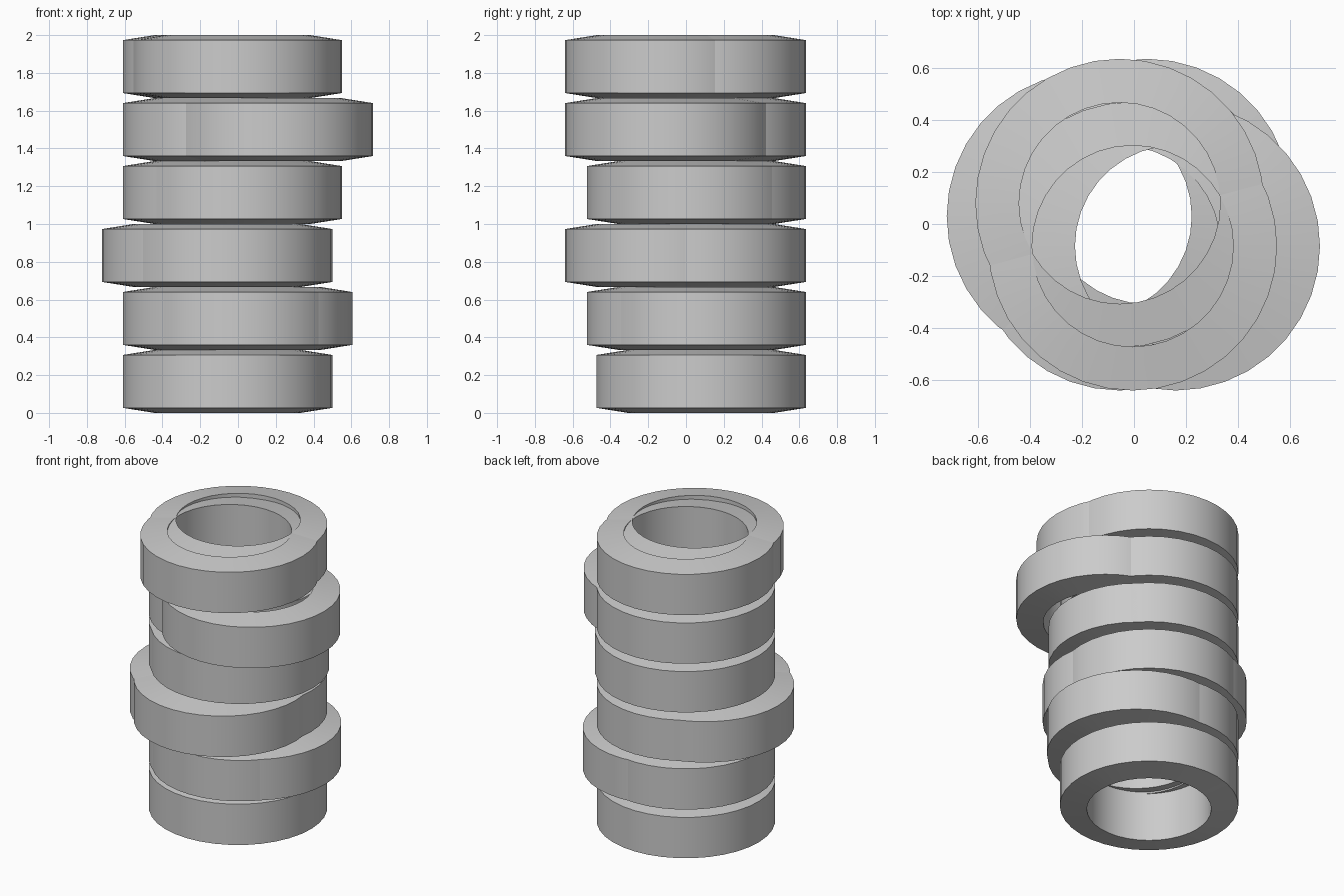
import bpy, bmesh, math
from math import radians

cube = bpy.data.objects.get("Cube")
if cube:
    bpy.data.objects.remove(cube)

OUTER, INNER = 0.555, 0.387      # ring radii
RIM, BORE = 0.14, 1 / 6          # half heights at the outer rim and at the bore
SIDES = 36
BASE = (-0.055, 0.08)            # the straight column every tier shares

# Extra offset rings that widen each tier, from the bottom up
TIERS = [
    [],
    [(0.0, 0.03), (0.05, 0.08)],
    [(-0.165, 0.03), (-0.055, -0.085)],
    [(-0.005, 0.03)],
    [(0.16, -0.085)],
    [(-0.005, -0.085)],
]

grey = bpy.data.materials.new("light grey")
grey.use_nodes = True
grey.diffuse_color = (0.6, 0.6, 0.6, 1)
grey.node_tree.nodes["Principled BSDF"].inputs["Base Color"].default_value = (0.6, 0.6, 0.6, 1)


def make_ring(name, x, y, z):
    """Ring with conical top and bottom, thickest at the bore."""
    bm = bmesh.new()
    profile = [(INNER, -BORE), (OUTER, -RIM), (OUTER, RIM), (INNER, BORE)]
    verts = [bm.verts.new((r, 0, h)) for r, h in profile]
    edges = [bm.edges.new((verts[i], verts[(i + 1) % 4])) for i in range(4)]
    bmesh.ops.spin(bm, geom=verts + edges, cent=(0, 0, 0), axis=(0, 0, 1),
                   angle=2 * math.pi, steps=SIDES, use_merge=False)
    bmesh.ops.remove_doubles(bm, verts=bm.verts, dist=1e-4)
    bmesh.ops.recalc_face_normals(bm, faces=bm.faces)
    mesh = bpy.data.meshes.new(name)
    bm.to_mesh(mesh)
    bm.free()
    mesh.materials.append(grey)
    obj = bpy.data.objects.new(name, mesh)
    obj.location = (x, y, z)
    bpy.context.collection.objects.link(obj)
    return obj


rings = []
for level, extras in enumerate(TIERS):
    for n, (x, y) in enumerate([BASE] + extras):
        kind = "column_ring" if n == 0 else "offset_ring"
        rings.append(make_ring(f"{kind}_{level + 1}_{n}", x, y, BORE * (2 * level + 1)))

# Smooth round walls, crisp rims
bpy.ops.object.select_all(action="DESELECT")
for ring in rings:
    ring.select_set(True)
bpy.context.view_layer.objects.active = rings[0]
bpy.ops.object.shade_smooth_by_angle(angle=radians(30))
